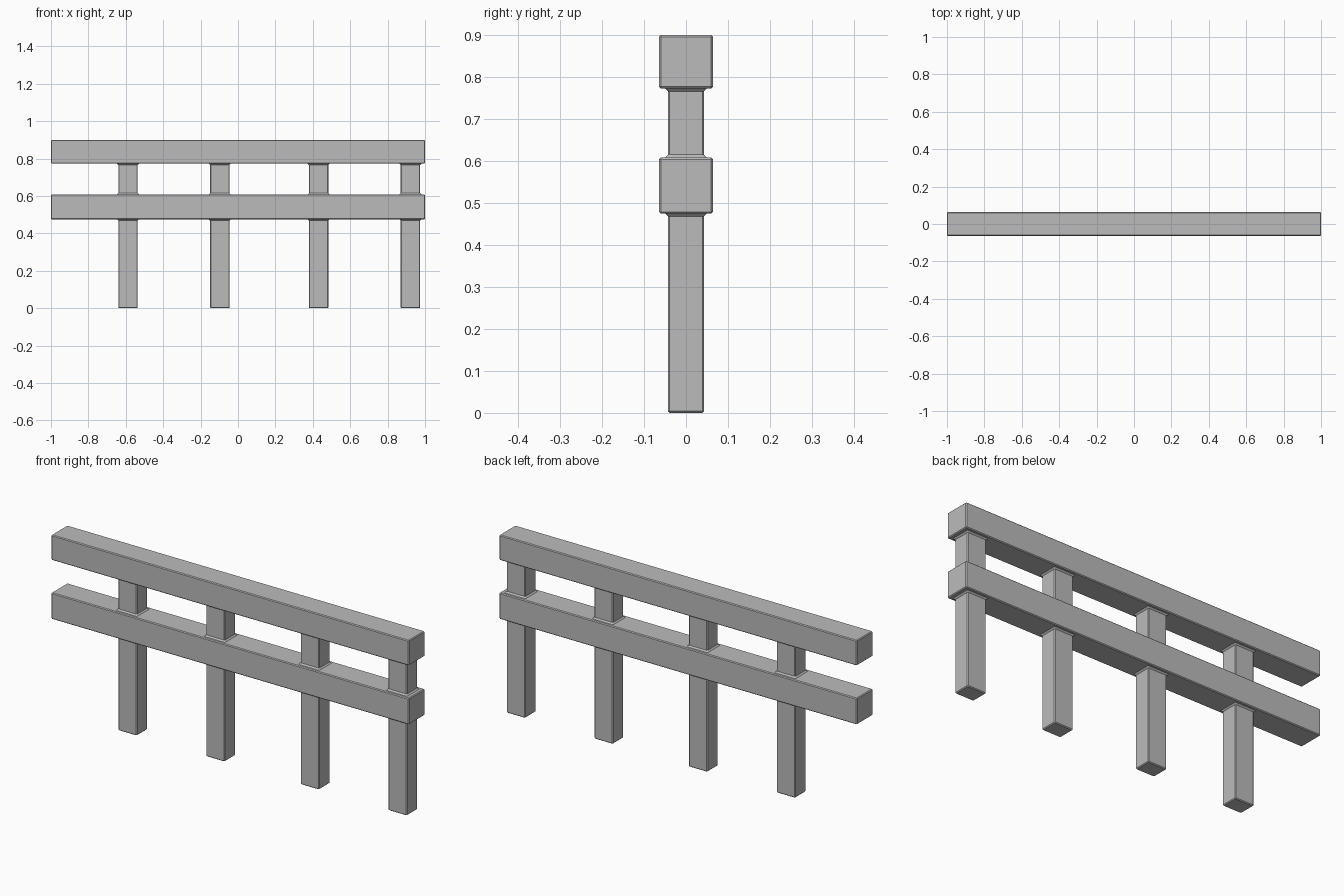
import bpy, bmesh

cube = bpy.data.objects.get("Cube")
if cube:
    bpy.data.objects.remove(cube, do_unlink=True)

GREY = (0.5, 0.5, 0.5, 1.0)
grey = bpy.data.materials.new("plain_grey")
grey.use_nodes = True
grey.diffuse_color = GREY
grey.node_tree.nodes["Principled BSDF"].inputs["Base Color"].default_value = GREY

CHAMFER = 0.004
FLARE = 0.007


def add_object(name, bm):
    bmesh.ops.recalc_face_normals(bm, faces=bm.faces)
    mesh = bpy.data.meshes.new(name)
    bm.to_mesh(mesh)
    bm.free()
    mesh.materials.append(grey)
    obj = bpy.data.objects.new(name, mesh)
    bpy.context.scene.collection.objects.link(obj)
    return obj


def rail(name, bottom, top):
    """Long chamfered beam."""
    bm = bmesh.new()
    bmesh.ops.create_cube(bm, size=1)
    for v in bm.verts:
        v.co.x *= 2
        v.co.y *= 0.128
        v.co.z = bottom if v.co.z < 0 else top
    bmesh.ops.bevel(bm, geom=bm.edges[:], offset=CHAMFER, segments=1,
                    affect='EDGES')
    add_object(name, bm)


def post(name, x, levels):
    """Chamfered square column lofted through (height, outward offset)."""
    bm = bmesh.new()
    rings = []
    for z, grow in levels:
        w, d, c = 0.052 + grow, 0.043 + grow, CHAMFER
        outline = [(w, c - d), (w, d - c), (w - c, d), (c - w, d),
                   (-w, d - c), (-w, c - d), (c - w, -d), (w - c, -d)]
        rings.append([bm.verts.new((x + px, py, z)) for px, py in outline])
    for low, high in zip(rings, rings[1:]):
        for i in range(len(low)):
            j = (i + 1) % len(low)
            bm.faces.new((low[i], low[j], high[j], high[i]))
    bm.faces.new(rings[0])
    bm.faces.new(rings[-1])
    add_object(name, bm)


# Rails
LOW_BOTTOM, LOW_TOP, HIGH_BOTTOM, HIGH_TOP = 0.475, 0.608, 0.773, 0.9
rail("lower_rail", LOW_BOTTOM, LOW_TOP)
rail("upper_rail", HIGH_BOTTOM, HIGH_TOP)

# Posts, flaring slightly where they meet the rails
for n, x in enumerate((-0.588, -0.097, 0.431, 0.922), 1):
    post(f"lower_post_{n}", x, [
        (0, -CHAMFER), (CHAMFER, 0), (LOW_BOTTOM - FLARE, 0),
        (LOW_BOTTOM, FLARE), (LOW_BOTTOM + FLARE, FLARE)])
    post(f"upper_post_{n}", x, [
        (LOW_TOP - FLARE, FLARE), (LOW_TOP, FLARE), (LOW_TOP + FLARE, 0),
        (HIGH_BOTTOM - FLARE, 0), (HIGH_BOTTOM, FLARE),
        (HIGH_BOTTOM + FLARE, FLARE)])
